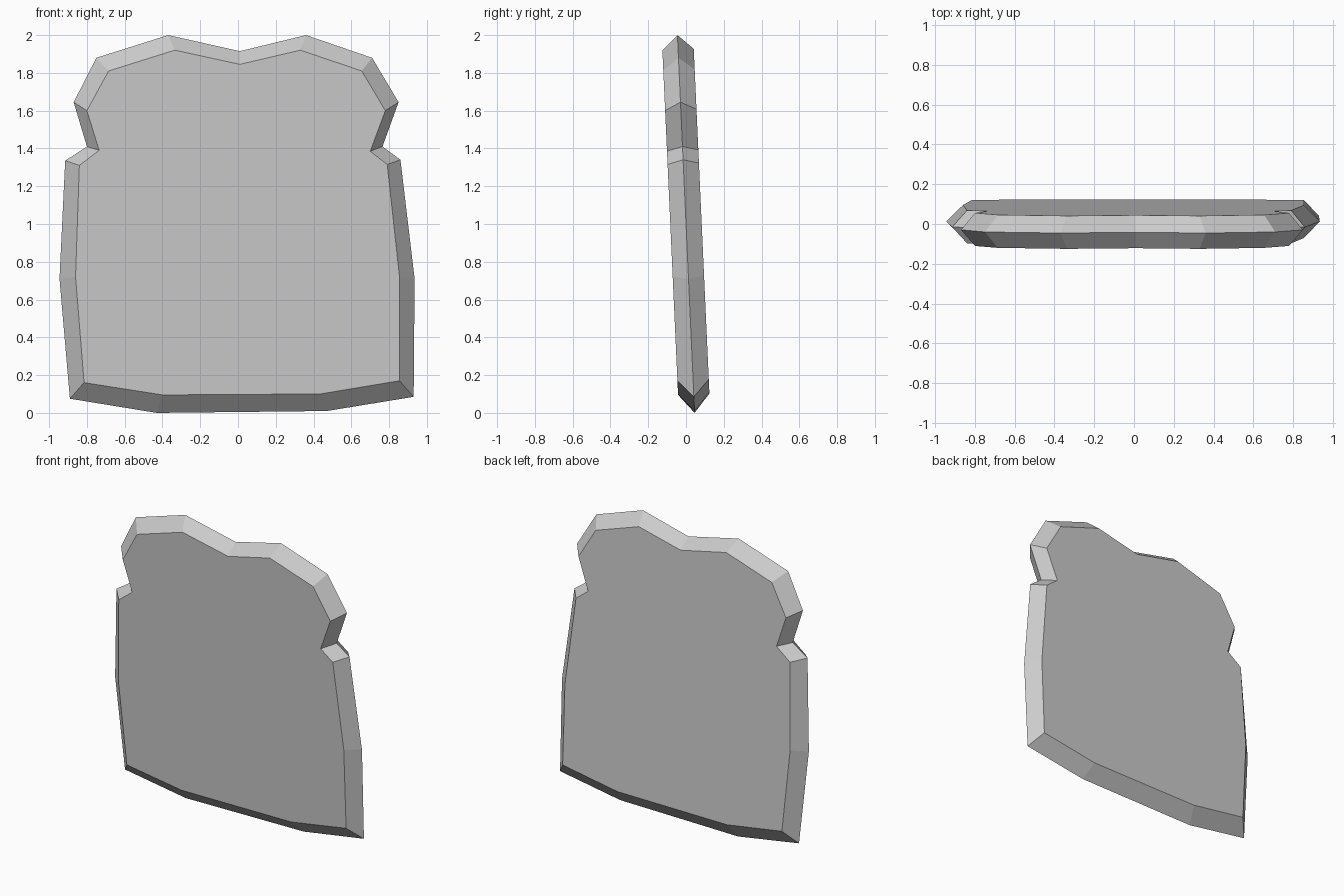
import bpy, bmesh

if "Cube" in bpy.data.objects:
    bpy.data.objects.remove(bpy.data.objects["Cube"])

# Slice outline: crust rim (x, z) paired with the inset face edge (x, z)
OUTLINE = [
    (-0.37, 2.0, -0.335, 1.92), (0.01, 1.915, 0.01, 1.845), (0.36, 2.0, 0.33, 1.92),
    (0.71, 1.88, 0.655, 1.81), (0.85, 1.645, 0.78, 1.6), (0.765, 1.41, 0.70, 1.385),
    (0.86, 1.34, 0.79, 1.315), (0.935, 0.71, 0.855, 0.72), (0.93, 0.085, 0.855, 0.17),
    (0.47, 0.01, 0.435, 0.10), (-0.43, 0.0, -0.40, 0.095), (-0.89, 0.075, -0.815, 0.16),
    (-0.945, 0.71, -0.86, 0.72), (-0.915, 1.335, -0.84, 1.31), (-0.80, 1.41, -0.735, 1.39),
    (-0.87, 1.645, -0.80, 1.6), (-0.75, 1.88, -0.685, 1.81),
]
HALF = 0.083    # half thickness
LEAN = 0.0455   # forward lean per unit of height


def ring(bm, points, offset):
    """One closed loop of vertices, leaning forward with height."""
    return [bm.verts.new((x, LEAN * (1 - z) + offset, z + LEAN * offset))
            for x, z in points]


def bridge(bm, a, b):
    n = len(a)
    for i in range(n):
        j = (i + 1) % n
        bm.faces.new((a[i], a[j], b[j], b[i]))


# Bread slice: flat front and back joined by a ridged crust
bm = bmesh.new()
rim = [(p[0], p[1]) for p in OUTLINE]
inset = [(p[2], p[3] + 0.004) for p in OUTLINE]
front, middle, back = ring(bm, inset, -HALF), ring(bm, rim, 0), ring(bm, inset, HALF)
bridge(bm, front, middle)
bridge(bm, middle, back)
bm.faces.new(front)
bm.faces.new(back)
bmesh.ops.recalc_face_normals(bm, faces=bm.faces)

mesh = bpy.data.meshes.new("bread_slice")
bm.to_mesh(mesh)
bm.free()
bpy.context.collection.objects.link(bpy.data.objects.new("bread_slice", mesh))
